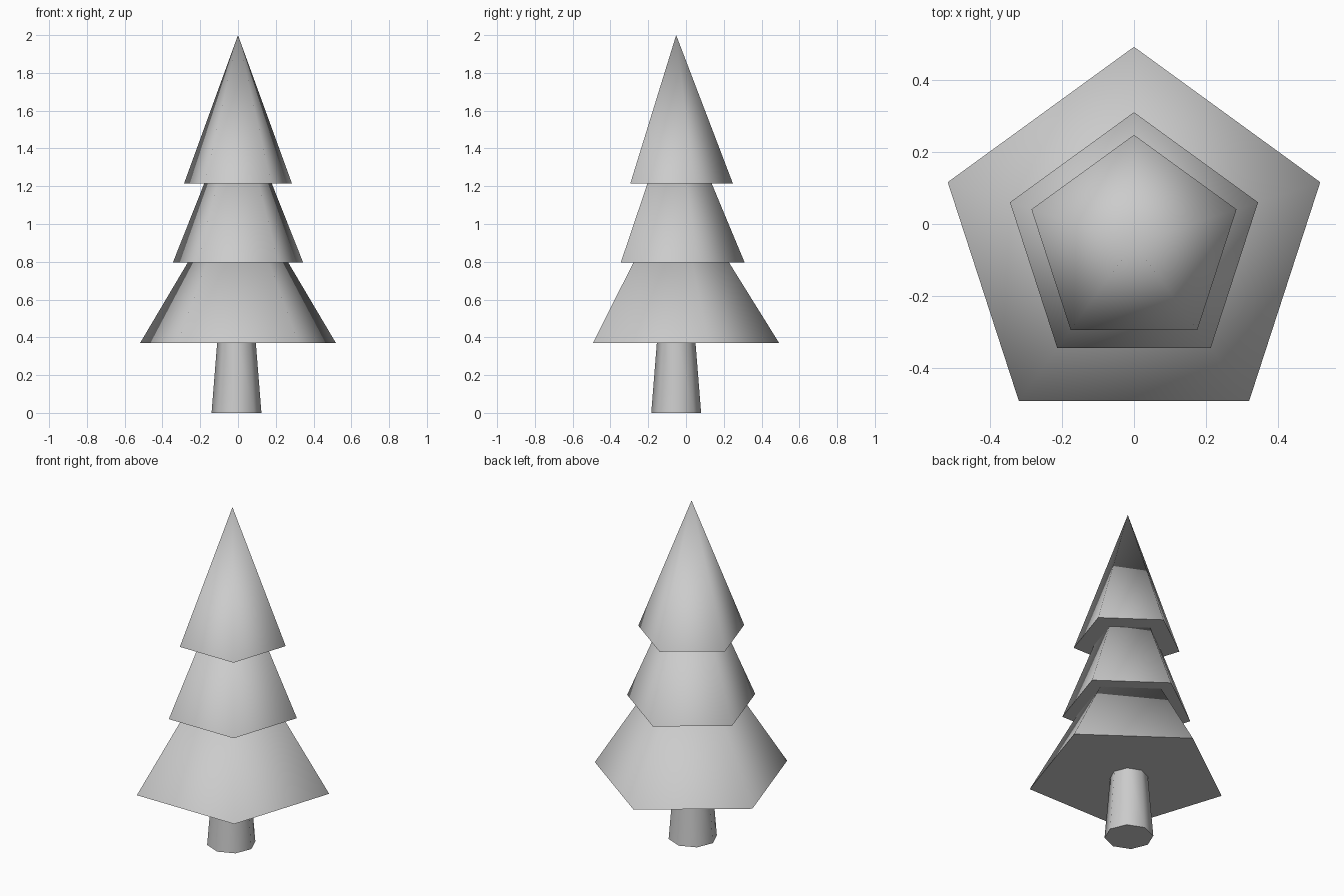
import bpy
import math

if "Cube" in bpy.data.objects:
    bpy.data.objects.remove(bpy.data.objects["Cube"])


def cone(name, sides, r_base, r_top, z0, z1, x, y, smooth_angle):
    """Upright cone or tapered post from z0 to z1."""
    bpy.ops.mesh.primitive_cone_add(vertices=sides, radius1=r_base, radius2=r_top,
                                    depth=z1 - z0, location=(x, y, (z0 + z1) / 2))
    obj = bpy.context.object
    obj.name = name
    # soft sides, crisp lower rim
    bpy.ops.object.shade_smooth_by_angle(angle=math.radians(smooth_angle))
    return obj


CENTRE_Y = -0.052

# Eight-sided tapered trunk, ending just inside the lowest tier
cone("trunk", 8, 0.132, 0.100, 0.0, 0.40, -0.008, CENTRE_Y, 60)

# Three overlapping five-sided foliage tiers: name, rim radius, rim height, tip height
for name, radius, rim, tip in (("lower_foliage", 0.545, 0.37, 1.245),
                               ("middle_foliage", 0.363, 0.795, 1.665),
                               ("upper_foliage", 0.300, 1.215, 2.0)):
    cone(name, 5, radius, 0.0, rim, tip, 0.0, CENTRE_Y, 80)
